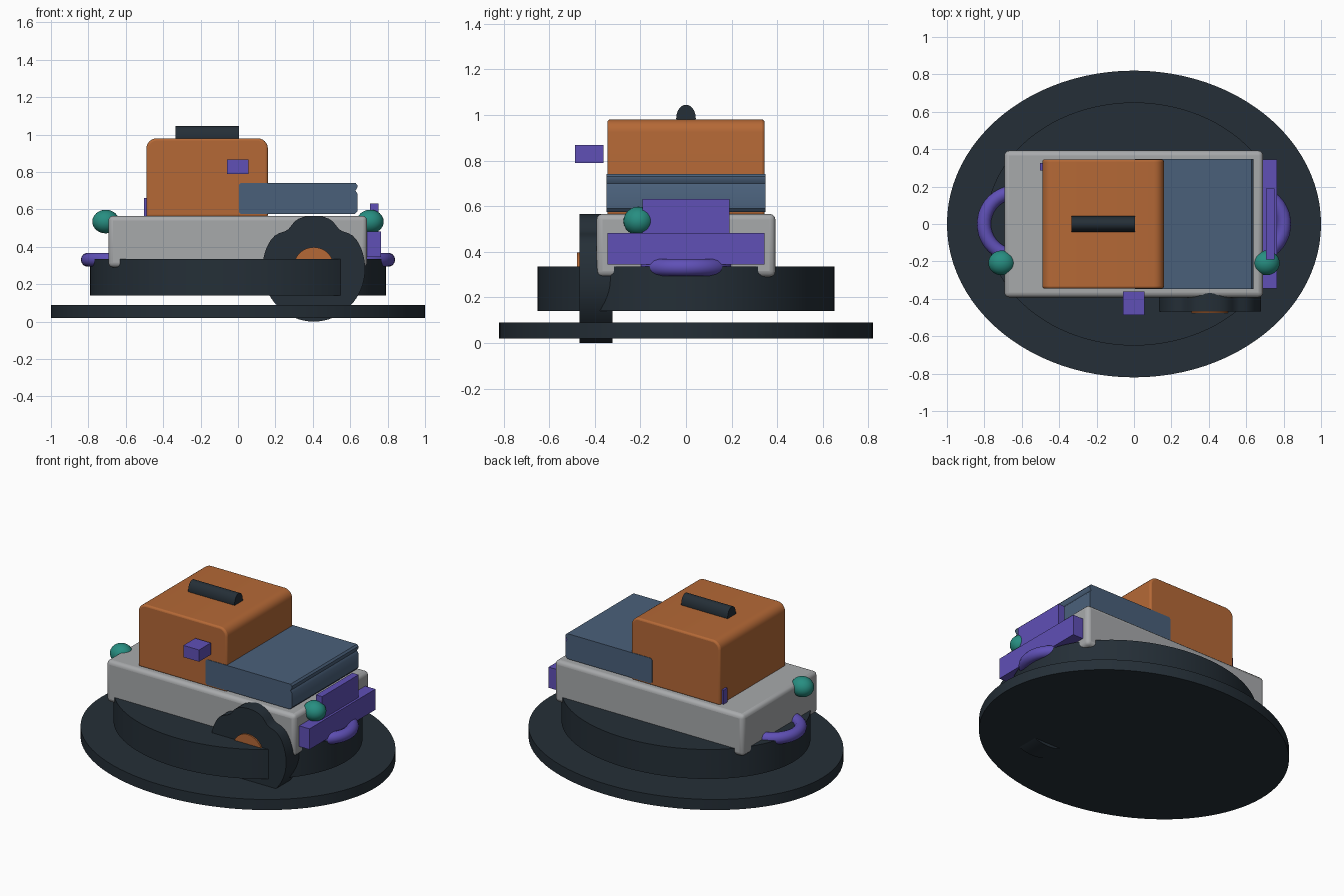
import bpy, bmesh, math
from mathutils import Vector

if "Cube" in bpy.data.objects:
    bpy.data.objects.remove(bpy.data.objects["Cube"], do_unlink=True)


def material(name, r, g, b):
    m = bpy.data.materials.new(name)
    m.use_nodes = True
    m.diffuse_color = (r, g, b, 1)
    node = next(n for n in m.node_tree.nodes if n.type == 'BSDF_PRINCIPLED')
    node.inputs["Base Color"].default_value = (r, g, b, 1)
    return m


DARK = material("dark slate", 0.018, 0.028, 0.038)
ORANGE = material("burnt orange", 0.46, 0.14, 0.037)
BLUE = material("steel blue", 0.068, 0.117, 0.195)
GREY = material("light grey", 0.39, 0.40, 0.41)
PURPLE = material("violet", 0.115, 0.08, 0.47)
TEAL = material("teal", 0.02, 0.27, 0.22)


def finish(obj, name, mat, bevel=0, smooth=True):
    obj.name = name
    obj.data.materials.append(mat)
    if bevel:
        mod = obj.modifiers.new("rounding", 'BEVEL')
        mod.width = bevel
        mod.segments = 3
        mod.limit_method = 'ANGLE'
    bpy.ops.object.select_all(action='DESELECT')
    obj.select_set(True)
    bpy.context.view_layer.objects.active = obj
    bpy.ops.object.transform_apply(location=False, rotation=True, scale=True)
    if smooth:
        bpy.ops.object.shade_smooth_by_angle(angle=math.radians(35))
    return obj


def box(name, mat, x, y, z, bevel=0):
    lo, hi = Vector((x[0], y[0], z[0])), Vector((x[1], y[1], z[1]))
    bpy.ops.mesh.primitive_cube_add(size=1, location=(lo + hi) / 2)
    obj = bpy.context.object
    obj.scale = hi - lo
    return finish(obj, name, mat, bevel, bevel > 0)


def oval_disc(name, mat, rx, ry, z0, z1):
    bpy.ops.mesh.primitive_cylinder_add(vertices=96, radius=1, depth=1,
                                        location=(0, 0, (z0 + z1) / 2))
    obj = bpy.context.object
    obj.scale = (rx, ry, z1 - z0)
    return finish(obj, name, mat)


def side_profile(name, mat, points, y0, y1, bevel=0):
    # Extrude an outline in the x-z plane along y
    bm = bmesh.new()
    face = bm.faces.new([bm.verts.new((x, y0, z)) for x, z in points])
    out = bmesh.ops.extrude_face_region(bm, geom=[face])
    moved = [v for v in out["geom"] if isinstance(v, bmesh.types.BMVert)]
    bmesh.ops.translate(bm, verts=moved, vec=(0, y1 - y0, 0))
    bmesh.ops.recalc_face_normals(bm, faces=bm.faces)
    mesh = bpy.data.meshes.new(name)
    bm.to_mesh(mesh)
    bm.free()
    obj = bpy.data.objects.new(name, mesh)
    bpy.context.collection.objects.link(obj)
    return finish(obj, name, mat, bevel)


def arc(cx, cz, r, start, end, steps=6):
    return [(cx + r * math.cos(math.radians(start + (end - start) * i / steps)),
             cz + r * math.sin(math.radians(start + (end - start) * i / steps)))
            for i in range(steps + 1)]


# Oval base and skirt
oval_disc("base_disc", DARK, 1.0, 0.82, 0.02, 0.09)
oval_disc("skirt_disc", DARK, 0.79, 0.65, 0.14, 0.335)

# Body, cabin and hood
box("body", GREY, (-0.693, 0.69), (-0.392, 0.392), (0.29, 0.566), 0.025)
cabin = [(-0.49, 0.56), (0.16, 0.56)]
cabin += arc(0.105, 0.925, 0.055, 0, 90) + arc(-0.435, 0.925, 0.055, 90, 180)
side_profile("cabin", ORANGE, cabin, -0.345, 0.345, 0.012)
hood = [(0.005, 0.585), (0.015, 0.575), (0.625, 0.575), (0.638, 0.59),
        (0.638, 0.685), (0.628, 0.70), (0.638, 0.718), (0.638, 0.73),
        (0.628, 0.742), (0.015, 0.742), (0.005, 0.73)]
side_profile("hood", BLUE, hood, -0.348, 0.348)

# Roof rail
rail = bpy.ops.mesh.primitive_cylinder_add(vertices=24, radius=1, depth=0.34,
                                           location=(-0.165, 0, 0.985),
                                           rotation=(0, math.pi / 2, 0))
rail = bpy.context.object
rail.scale = (0.06, 0.043, 1)
finish(rail, "roof_rail", DARK)

# Side wheel with flattened shoulders, and its hub
wheel = []
for i in range(64):
    a = 2 * math.pi * i / 64
    dent = sum(math.exp(-((a - math.radians(d)) / 0.2) ** 2) for d in (55, 125))
    r = 0.28 - 0.03 * dent
    wheel.append((0.405 + 0.98 * r * math.cos(a), 0.283 + 1.01 * r * math.sin(a)))
side_profile("wheel", DARK, wheel, -0.467, -0.322)
side_profile("wheel_hub", ORANGE, arc(0.405, 0.29, 0.108, 0, 350, 35), -0.477, -0.44)

# Bumper and plate at the hood end
box("bumper", PURPLE, (0.685, 0.765), (-0.345, 0.345), (0.345, 0.482))
box("bumper_plate", PURPLE, (0.705, 0.75), (-0.19, 0.19), (0.40, 0.632))

# Side mirror and rear corner block
box("side_mirror", PURPLE, (-0.06, 0.055), (-0.486, -0.362), (0.79, 0.868))
box("corner_block", PURPLE, (-0.503, -0.48), (0.285, 0.325), (0.565, 0.66))

# Lamps and tow rings at both ends
for side, label in ((-1, "right"), (1, "left")):
    bpy.ops.mesh.primitive_uv_sphere_add(segments=32, ring_count=16, radius=1,
                                         location=(side * 0.707, -0.208, 0.535))
    lamp = bpy.context.object
    lamp.scale = (0.072, 0.066, 0.063)
    finish(lamp, label + "_lamp", TEAL)
    bpy.ops.mesh.primitive_torus_add(location=(side * 0.632, 0, 0.331),
                                     major_radius=0.17, minor_radius=0.038,
                                     major_segments=40, minor_segments=14)
    finish(bpy.context.object, label + "_tow_ring", PURPLE)
